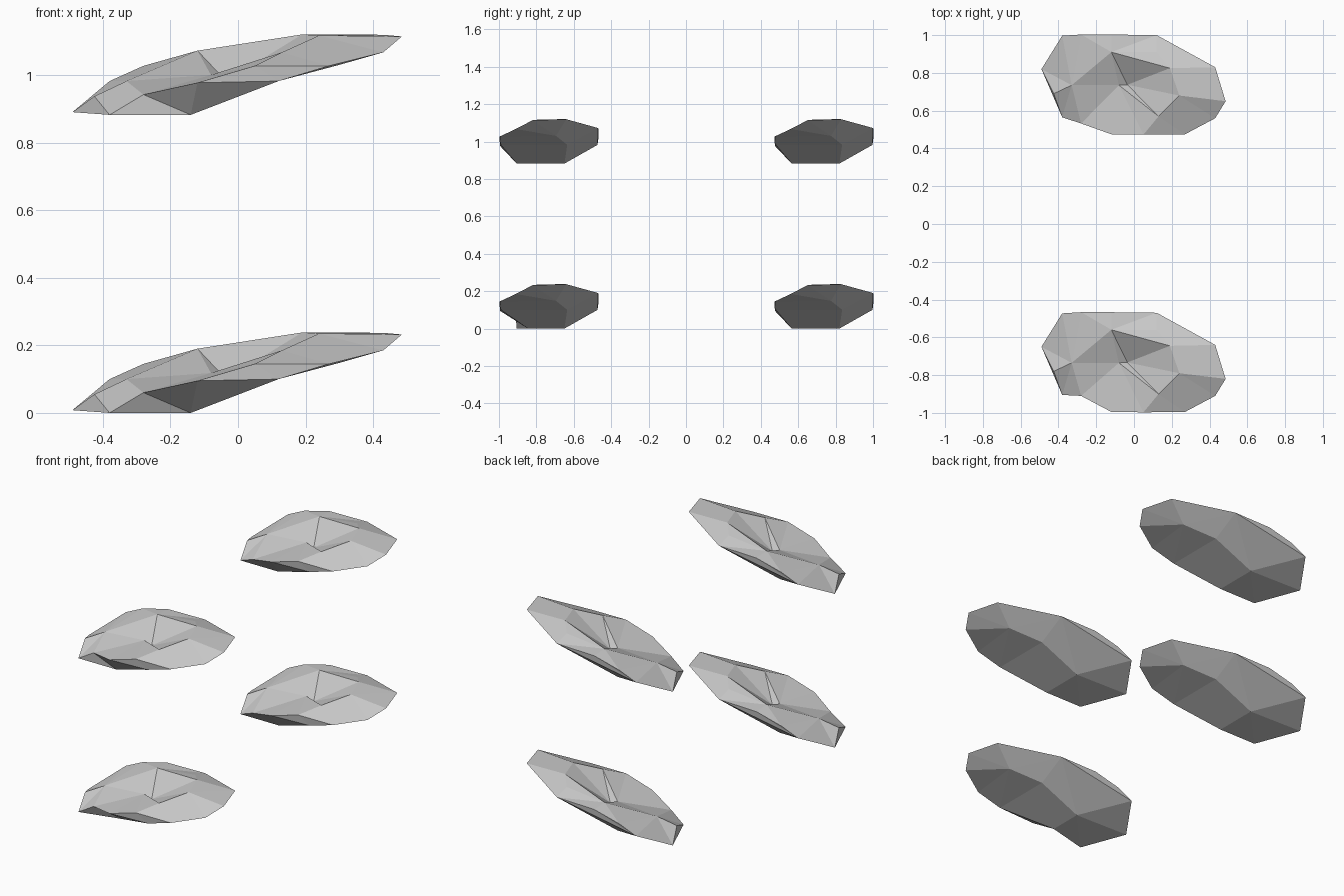
import bpy, bmesh
from mathutils import Vector
from mathutils.geometry import delaunay_2d_cdt

if "Cube" in bpy.data.objects:
    bpy.data.objects.remove(bpy.data.objects["Cube"])

# Rim of the slab, counter-clockwise from its low left tip
RIM = [(-.49, .085, .008), (-.38, -.17, 0), (-.28, -.203, .045), (-.12, -.26, .095),
       (.05, -.262, .145), (.27, -.26, .145), (.43, -.175, .185), (.485, -.085, .232),
       (.43, .095, .237), (.12, .265, .19), (-.12, .268, .185), (-.28, .268, .145),
       (-.38, .262, .1)]

# Chipped upper surface: points inside the rim (13-21) and the crease lines
TOP = [(-.425, -.045, .055), (-.33, 0, .1), (-.12, .175, .19), (.19, .09, .238),
       (-.08, 0, .118), (-.035, .002, .1), (.13, -.165, .185), (.24, -.055, .235),
       (.12, .175, .215)]
TOP_CREASES = [(14, 15), (15, 16), (16, 18), (15, 18), (18, 19), (17, 19), (14, 17),
               (17, 18), (4, 19), (19, 20), (20, 7), (16, 20), (16, 21), (13, 14),
               (2, 14), (1, 13)]

# Underside: flat foot and sloping belly (13-17)
BOTTOM = [(-.14, .085, 0), (.12, .1, .1), (.3, .04, .148), (-.14, -.17, 0),
          (.12, -.255, .1)]
BOTTOM_CREASES = [(0, 13), (1, 13), (1, 16), (2, 16), (16, 3), (16, 13), (13, 12), (13, 9),
                  (13, 14), (16, 14), (16, 17), (3, 17), (14, 17), (14, 9), (12, 9),
                  (17, 5), (17, 15), (14, 15), (15, 8), (15, 9), (15, 6)]


def add_skin(bm, rim, inner, creases):
    """Triangulate the area inside the rim and lift it to the given heights."""
    pts = rim + inner
    co, _, faces, orig, _, _ = delaunay_2d_cdt(
        [Vector(p[:2]) for p in pts], creases, [list(range(len(rim)))], 1, 1e-5)
    verts = [bm.verts.new(pts[o[0]] if o else (c.x, c.y, .1)) for c, o in zip(co, orig)]
    for f in faces:
        bm.faces.new([verts[i] for i in f])


def make_rock(name, y, z, notched=False, hollow=False):
    rim, bottom = list(RIM), list(BOTTOM)
    if notched:   # bite out of the front left rim
        rim[2] = (-.28, -.175, .06)
    if hollow:    # front edge of the foot broken away
        bottom[3] = (-.14, -.11, 0)
    bm = bmesh.new()
    add_skin(bm, rim, TOP, TOP_CREASES)
    add_skin(bm, rim, bottom, BOTTOM_CREASES)
    bmesh.ops.remove_doubles(bm, verts=bm.verts[:], dist=1e-4)
    bmesh.ops.recalc_face_normals(bm, faces=bm.faces[:])
    mesh = bpy.data.meshes.new(name)
    bm.to_mesh(mesh)
    bm.free()
    obj = bpy.data.objects.new(name, mesh)
    obj.location = (0, y, z)
    bpy.context.collection.objects.link(obj)


# Four rocks: front and back, lower and upper
for side, y in (("front", -.735), ("back", .735)):
    for level, z in (("lower", 0), ("upper", .882)):
        make_rock(f"{level}_{side}_rock", y, z, notched=side == "front",
                  hollow=(side, level) == ("front", "lower"))
